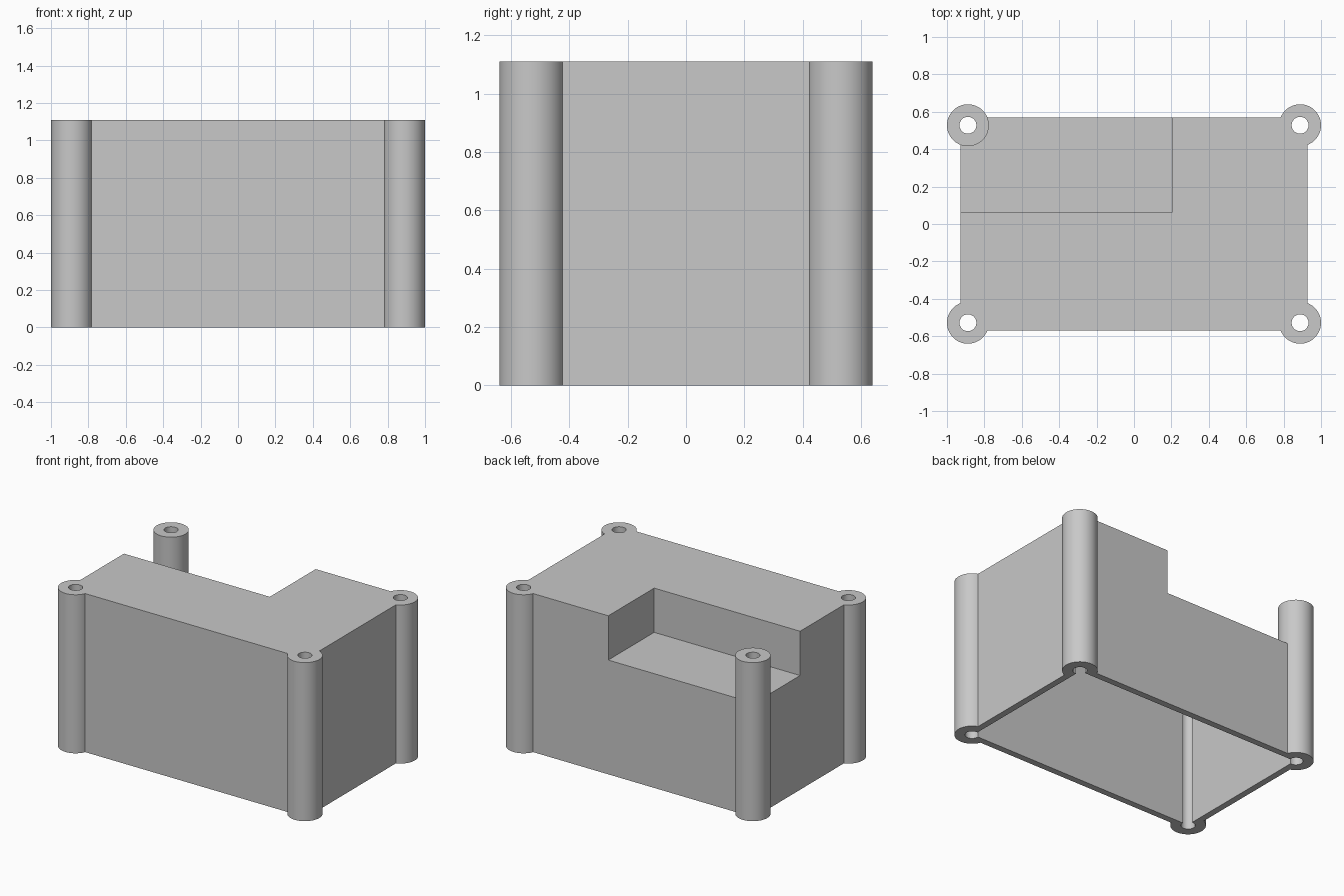
import bpy, bmesh, math
from mathutils import Matrix, Vector

cube = bpy.data.objects.get("Cube")
if cube:
    bpy.data.objects.remove(cube, do_unlink=True)

HALF_X, HALF_Y, HEIGHT = 0.927, 0.57, 1.11    # box
WALL = 0.045
POST_X, POST_Y = 0.888, 0.528                 # post centres
POST_R, HOLE_R = 0.112, 0.045
NOTCH_X, NOTCH_Y, NOTCH_Z = 0.203, 0.062, 0.80

grey = bpy.data.materials.new("light grey")
grey.use_nodes = True
colour = (0.58, 0.58, 0.58, 1)
grey.diffuse_color = colour
grey.node_tree.nodes["Principled BSDF"].inputs["Base Color"].default_value = colour


def add_object(name, bm):
    mesh = bpy.data.meshes.new(name)
    bm.to_mesh(mesh)
    bm.free()
    mesh.materials.append(grey)
    obj = bpy.data.objects.new(name, mesh)
    bpy.context.collection.objects.link(obj)
    return obj


def box(name, low, high):
    low, high = Vector(low), Vector(high)
    bm = bmesh.new()
    bmesh.ops.create_cube(bm, size=1, matrix=Matrix.Translation((low + high) / 2)
                          @ Matrix.Diagonal((*(high - low), 1)))
    return add_object(name, bm)


def corner_cylinders(name, radius, z0, z1):
    bm = bmesh.new()
    for sx in (-1, 1):
        for sy in (-1, 1):
            centre = Matrix.Translation((sx * POST_X, sy * POST_Y, (z0 + z1) / 2))
            bmesh.ops.create_cone(bm, cap_ends=True, segments=64, radius1=radius,
                                  radius2=radius, depth=z1 - z0, matrix=centre)
    return add_object(name, bm)


def combine(target, other, operation):
    mod = target.modifiers.new(operation.lower(), "BOOLEAN")
    mod.object, mod.operation, mod.solver = other, operation, "EXACT"
    bpy.context.view_layer.objects.active = target
    bpy.ops.object.modifier_apply(modifier=mod.name)
    bpy.data.objects.remove(other, do_unlink=True)


def notched_block(name, inset, bottom):
    # Box with one back corner cut down to a lower floor
    hx, hy = HALF_X - inset, HALF_Y - inset
    block = box(name, (-hx, -hy, bottom), (hx, hy, HEIGHT - inset))
    notch = box("notch_cutter", (-2, NOTCH_Y - inset, NOTCH_Z - inset),
                (NOTCH_X + inset, 2, 2))
    combine(block, notch, "DIFFERENCE")
    return block


# Outer body with four corner posts
enclosure = notched_block("enclosure", 0, 0)
combine(enclosure, corner_cylinders("posts", POST_R, 0, HEIGHT), "UNION")

# Hollow inside, open at the bottom, and screw holes through the posts
combine(enclosure, notched_block("cavity", WALL, -0.1), "DIFFERENCE")
combine(enclosure, corner_cylinders("screw_holes", HOLE_R, -0.2, HEIGHT + 0.1), "DIFFERENCE")

bpy.ops.object.select_all(action="DESELECT")
enclosure.select_set(True)
bpy.context.view_layer.objects.active = enclosure
bpy.ops.object.shade_smooth_by_angle(angle=math.radians(30))
